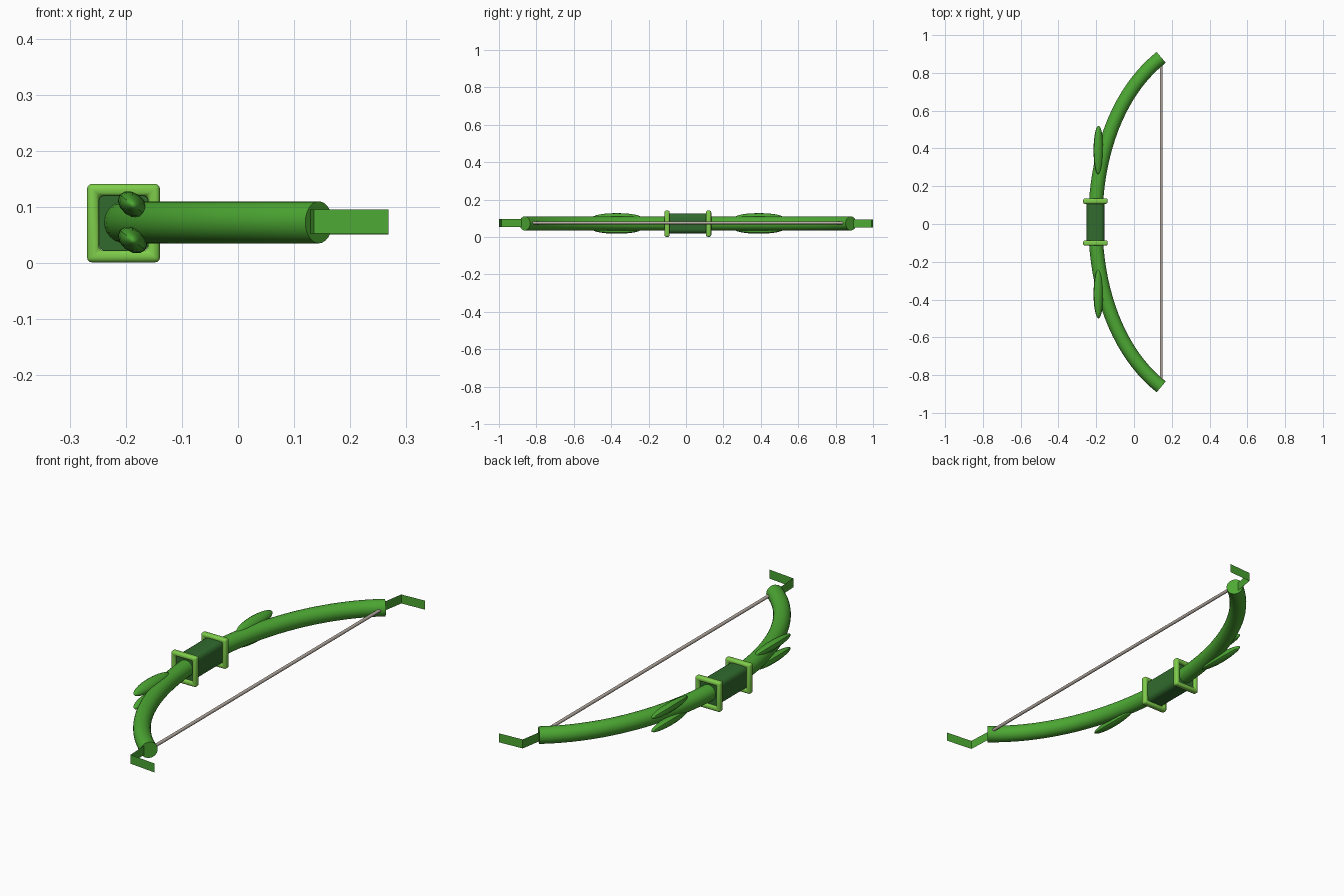
import bpy, bmesh, math
from mathutils import Matrix, Vector

if "Cube" in bpy.data.objects:
    bpy.data.objects.remove(bpy.data.objects["Cube"])

MID_Y, MID_Z, GRIP_X = 0.01, 0.0725, -0.204
TIP = Vector((0.144, 0.872))


def material(name, rgb):
    m = bpy.data.materials.new(name)
    m.use_nodes = True
    m.diffuse_color = (*rgb, 1)
    m.node_tree.nodes["Principled BSDF"].inputs["Base Color"].default_value = (*rgb, 1)
    return m


GREEN = material("leaf green", (0.073, 0.39, 0.033))
LIME = material("light green", (0.21, 0.61, 0.07))
DARK = material("dark green", (0.031, 0.147, 0.027))
GREY = material("string grey", (0.48, 0.42, 0.37))


def finish(name, bm, mat):
    bmesh.ops.recalc_face_normals(bm, faces=bm.faces)
    mesh = bpy.data.meshes.new(name)
    bm.to_mesh(mesh)
    bm.free()
    mesh.materials.append(mat)
    ob = bpy.data.objects.new(name, mesh)
    bpy.context.collection.objects.link(ob)
    bpy.ops.object.select_all(action="DESELECT")
    ob.select_set(True)
    bpy.context.view_layer.objects.active = ob
    bpy.ops.object.shade_smooth_by_angle(angle=math.radians(35))
    return ob


def tube(name, path, radius, sides, mat):
    """Capped round tube following a path in the horizontal plane."""
    bm = bmesh.new()
    rings = []
    for i, p in enumerate(path):
        t = (path[min(i + 1, len(path) - 1)] - path[max(i - 1, 0)]).normalized()
        side = Vector((t.y, -t.x, 0))
        ring = []
        for k in range(sides):
            a = math.tau * k / sides
            ring.append(bm.verts.new(p + radius * (math.cos(a) * side + Vector((0, 0, math.sin(a))))))
        rings.append(ring)
    for a, b in zip(rings, rings[1:]):
        for k in range(sides):
            n = (k + 1) % sides
            bm.faces.new((a[k], a[n], b[n], b[k]))
    bm.faces.new(rings[0])
    bm.faces.new(rings[-1])
    return finish(name, bm, mat)


# Curved limbs: one half as a bezier, mirrored into a full path
ctrl = [Vector((-0.204, 0)), Vector((-0.206, 0.35)), Vector((-0.088, 0.69)), TIP]
half = []
for i in range(21):
    t = i / 20
    u = 1 - t
    half.append(u**3 * ctrl[0] + 3 * u*u*t * ctrl[1] + 3 * u*t*t * ctrl[2] + t**3 * ctrl[3])
path = [Vector((p.x, MID_Y - p.y, MID_Z)) for p in half[:0:-1]]
path += [Vector((p.x, MID_Y + p.y, MID_Z)) for p in half]
tube("bow_limbs", path, 0.0375, 24, GREEN)

# String between the tips
tube("bow_string", [Vector((TIP.x, MID_Y + s * 0.86, 0.075)) for s in (-1, 1)], 0.0075, 12, GREY)

# Rounded grip block
bm = bmesh.new()
bmesh.ops.create_cube(bm, size=1, matrix=Matrix.Translation((GRIP_X, MID_Y, MID_Z))
                      @ Matrix.Diagonal((0.096, 0.22, 0.108, 1)))
long_edges = [e for e in bm.edges if abs(e.verts[0].co.y - e.verts[1].co.y) > 0.1]
bmesh.ops.bevel(bm, geom=long_edges, offset=0.024, segments=4, profile=0.5, affect="EDGES")
finish("grip", bm, DARK)

# Square frames on both ends of the grip
for label, s in (("front", -1), ("back", 1)):
    bm = bmesh.new()
    bmesh.ops.create_grid(bm, x_segments=1, y_segments=1, size=0.5,
                          matrix=Matrix.Translation((GRIP_X, MID_Y + s * 0.111, MID_Z - 0.0015))
                          @ Matrix.Rotation(math.pi / 2, 4, "X")
                          @ Matrix.Diagonal((0.13, 0.14, 1, 1)))
    inner = bm.faces[:]
    bmesh.ops.inset_region(bm, faces=inner, thickness=0.021, use_boundary=True, use_even_offset=True)
    bmesh.ops.delete(bm, geom=inner, context="FACES_ONLY")
    frame = finish(label + "_grip_frame", bm, LIME)
    solid = frame.modifiers.new("thickness", "SOLIDIFY")
    solid.thickness, solid.offset = 0.028, 0
    bevel = frame.modifiers.new("rounding", "BEVEL")
    bevel.width, bevel.segments = 0.009, 3

# Four long leaves, tilted about their length
for label, s in (("front", -1), ("back", 1)):
    for level, z in (("upper", 0.104), ("lower", 0.041)):
        bm = bmesh.new()
        bmesh.ops.create_uvsphere(bm, u_segments=12, v_segments=12, radius=1,
                                  matrix=Matrix.Translation((-0.188, MID_Y + s * 0.38, z))
                                  @ Matrix.Rotation(math.radians(38), 4, "Y")
                                  @ Matrix.Diagonal((0.029, 0.13, 0.0205, 1))
                                  @ Matrix.Rotation(math.pi / 2, 4, "X"))
        finish(f"{label}_{level}_leaf", bm, GREEN)

# Bent flat ribbons hanging off the tips
ribbons = {
    "front": (0.053, [(0.128, -0.85), (0.135, -0.986), (0.268, -1.0)]),
    "back": (0.051, [(0.128, 0.86), (0.15, 0.993), (0.268, 1.0)]),
}
for label, (z, points) in ribbons.items():
    bm = bmesh.new()
    cols = [[bm.verts.new((x, y, h)) for h in (z, z + 0.042)] for x, y in points]
    for a, b in zip(cols, cols[1:]):
        bm.faces.new((a[0], b[0], b[1], a[1]))
    finish(label + "_ribbon", bm, GREEN)
